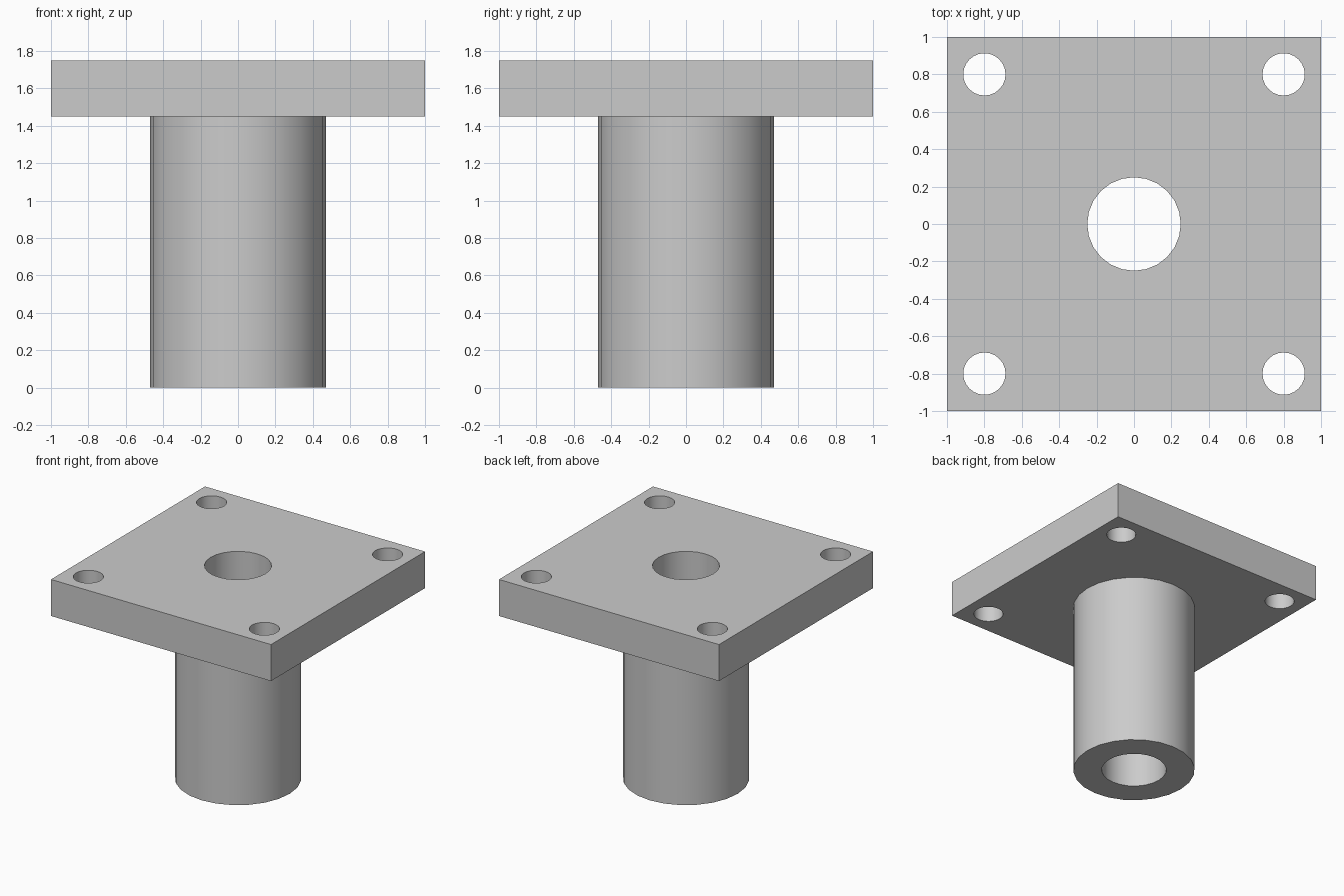
import bpy
import math

SIDES = 24
PLATE_BOTTOM, PLATE_TOP = 1.45, 1.75
SLEEVE_RADIUS, BORE_RADIUS = 0.47, 0.25
BOLT_RADIUS, BOLT_OFFSET = 0.113, 0.8

cube = bpy.data.objects.get("Cube")
if cube:
    bpy.data.objects.remove(cube, do_unlink=True)

grey = bpy.data.materials.new("light grey")
grey.use_nodes = True
colour = (0.6, 0.6, 0.6, 1)
grey.diffuse_color = colour
grey.node_tree.nodes["Principled BSDF"].inputs["Base Color"].default_value = colour


def cylinder(name, radius, bottom, top, x=0, y=0):
    bpy.ops.mesh.primitive_cylinder_add(
        vertices=SIDES, radius=radius, depth=top - bottom,
        location=(x, y, (bottom + top) / 2))
    obj = bpy.context.object
    obj.name = name
    obj.data.materials.append(grey)
    return obj


def drill(target, radius, x=0, y=0):
    """Cut a vertical through hole and discard the cutter."""
    cutter = cylinder("drill", radius, -0.5, 2.5, x, y)
    cutter.hide_render = True
    mod = target.modifiers.new("hole", "BOOLEAN")
    mod.operation = "DIFFERENCE"
    mod.solver = "EXACT"
    mod.object = cutter
    bpy.ops.object.select_all(action="DESELECT")
    target.select_set(True)
    bpy.context.view_layer.objects.active = target
    bpy.ops.object.modifier_apply(modifier=mod.name)
    bpy.data.objects.remove(cutter, do_unlink=True)


# Square mounting plate with four corner bolt holes
bpy.ops.mesh.primitive_cube_add(size=1, location=(0, 0, (PLATE_BOTTOM + PLATE_TOP) / 2))
plate = bpy.context.object
plate.name = "mounting_plate"
plate.scale = (2, 2, PLATE_TOP - PLATE_BOTTOM)
bpy.ops.object.transform_apply(location=False, rotation=False, scale=True)
plate.data.materials.append(grey)
for x in (-BOLT_OFFSET, BOLT_OFFSET):
    for y in (-BOLT_OFFSET, BOLT_OFFSET):
        drill(plate, BOLT_RADIUS, x, y)

# Round sleeve below the plate
sleeve = cylinder("sleeve", SLEEVE_RADIUS, 0, PLATE_BOTTOM)

# Central bore through both parts, then smooth the round walls
for part in (plate, sleeve):
    drill(part, BORE_RADIUS)
    bpy.ops.object.shade_smooth_by_angle(angle=math.radians(30))
